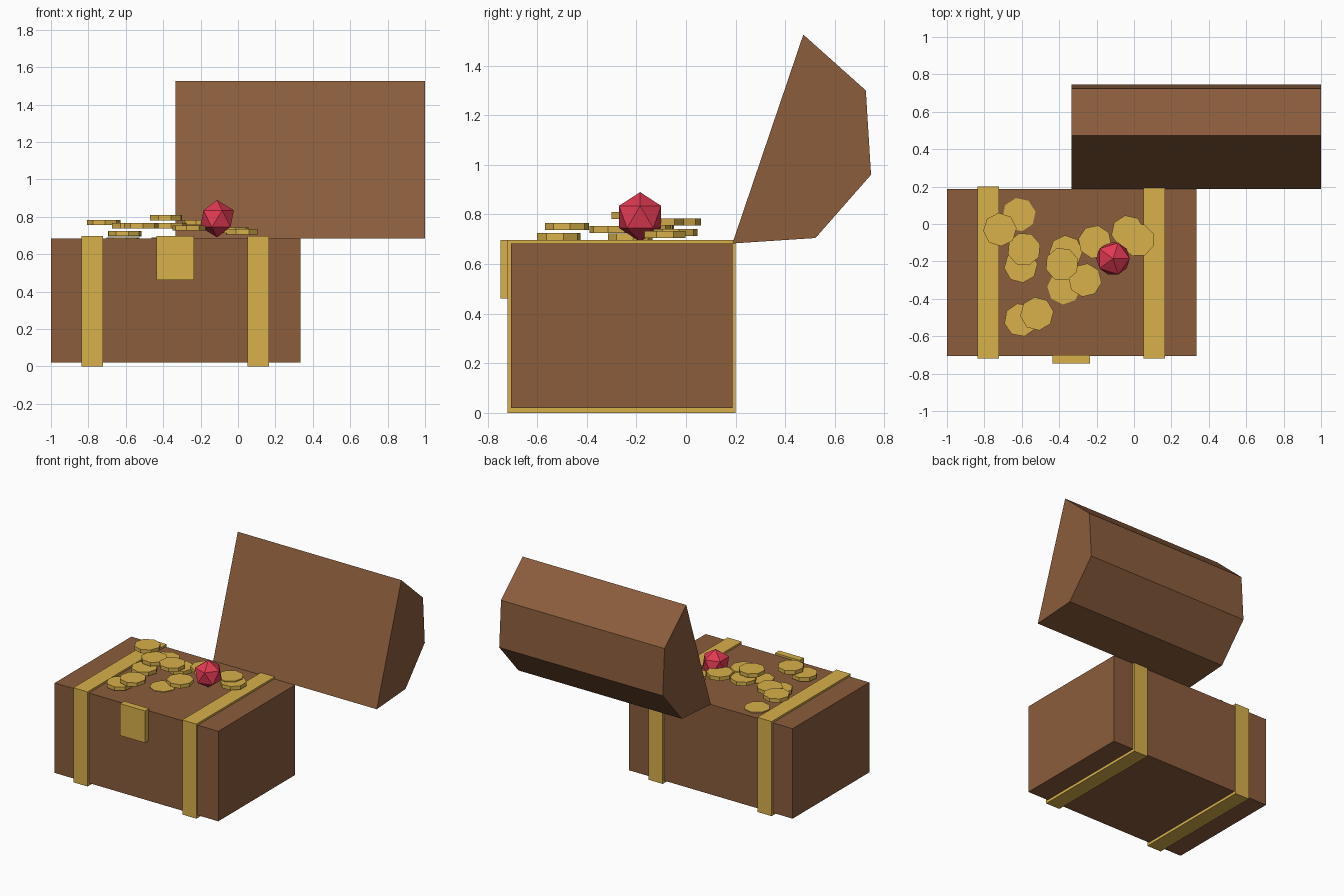
import bpy, bmesh, random
from mathutils import Matrix

random.seed(4)
if "Cube" in bpy.data.objects:
    bpy.data.objects.remove(bpy.data.objects["Cube"], do_unlink=True)


def material(name, rgb):
    m = bpy.data.materials.new(name)
    m.use_nodes = True
    m.diffuse_color = (*rgb, 1)
    m.node_tree.nodes["Principled BSDF"].inputs["Base Color"].default_value = (*rgb, 1)
    return m


WOOD = material("brown wood", (0.258, 0.109, 0.045))
GOLD = material("gold", (0.69, 0.44, 0.07))
RUBY = material("ruby red", (0.75, 0.042, 0.084))


def finish(name, bm, mat):
    bmesh.ops.recalc_face_normals(bm, faces=bm.faces)
    mesh = bpy.data.meshes.new(name)
    bm.to_mesh(mesh)
    bm.free()
    mesh.materials.append(mat)
    obj = bpy.data.objects.new(name, mesh)
    bpy.context.collection.objects.link(obj)
    return obj


def box(name, x, y, z, mat):
    """Box from its ranges along each axis."""
    bm = bmesh.new()
    size = [b - a for a, b in (x, y, z)]
    mid = [(a + b) / 2 for a, b in (x, y, z)]
    bmesh.ops.create_cube(bm, size=1, matrix=Matrix.Translation(mid) @ Matrix.Diagonal((*size, 1)))
    return finish(name, bm, mat)


# Chest body, wrapping bands and lock plate
box("chest_body", (-1, 0.333), (-0.705, 0.187), (0.02, 0.683), WOOD)
box("right_band", (-0.838, -0.722), (-0.72, 0.2), (0, 0.697), GOLD)
box("left_band", (0.05, 0.165), (-0.72, 0.2), (0, 0.697), GOLD)
box("lock_plate", (-0.437, -0.235), (-0.747, -0.70), (0.462, 0.697), GOLD)

# Open lid: side profile swept along x
profile = [(0.187, 0.683), (0.522, 0.705), (0.746, 0.96), (0.725, 1.3), (0.473, 1.525)]
bm = bmesh.new()
side = bm.faces.new([bm.verts.new((-0.333, y, z)) for y, z in profile])
swept = bmesh.ops.extrude_face_region(bm, geom=[side], use_keep_orig=True)
moved = [v for v in swept["geom"] if isinstance(v, bmesh.types.BMVert)]
bmesh.ops.translate(bm, verts=moved, vec=(1.333, 0, 0))
finish("lid", bm, WOOD)

# Scattered eight-sided coins
coins = [
    (-0.615, 0.05, 0.674), (-0.717, -0.03, 0.77), (-0.588, -0.135, 0.752),
    (-0.605, -0.225, 0.71), (-0.364, -0.15, 0.752), (-0.385, -0.215, 0.795),
    (-0.374, -0.34, 0.674), (-0.262, -0.30, 0.74), (-0.209, -0.096, 0.77),
    (-0.032, -0.043, 0.728), (0.021, -0.086, 0.72), (-0.605, -0.513, 0.711),
    (-0.519, -0.48, 0.752),
]
for i, spot in enumerate(coins):
    bm = bmesh.new()
    turn = Matrix.Rotation(random.uniform(0, 0.78), 4, "Z")
    bmesh.ops.create_cone(bm, cap_ends=True, segments=8, radius1=0.09, radius2=0.09,
                          depth=0.028, matrix=Matrix.Translation(spot) @ turn)
    finish(f"coin_{i + 1}", bm, GOLD)

# Faceted gem
bm = bmesh.new()
bmesh.ops.create_icosphere(bm, subdivisions=1, radius=0.1,
                           matrix=Matrix.Translation((-0.112, -0.185, 0.79)))
finish("gem", bm, RUBY)
